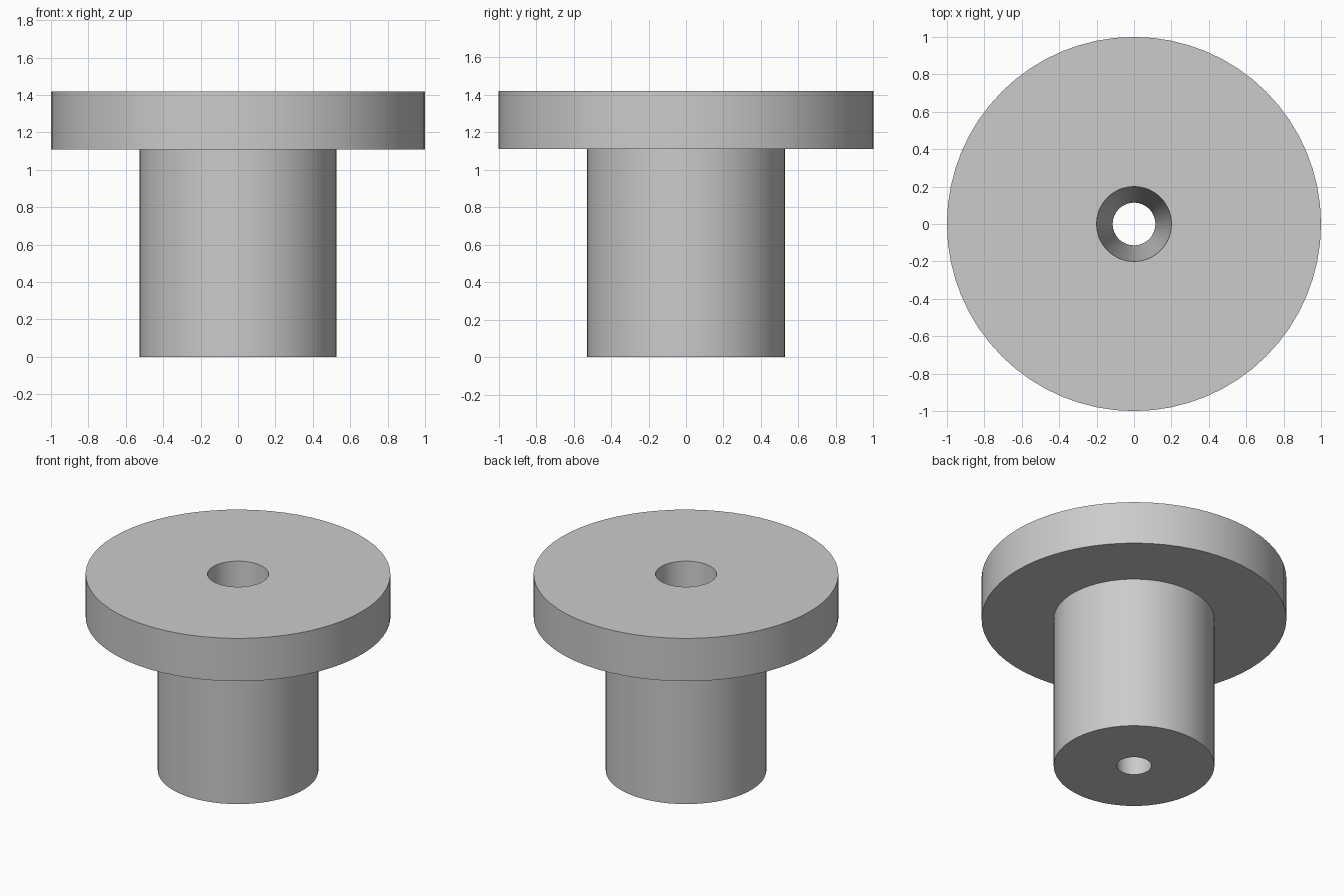
import bpy
import bmesh
import math
from mathutils import Matrix, Vector

cube = bpy.data.objects.get("Cube")
if cube:
    bpy.data.objects.remove(cube, do_unlink=True)

# Plain grey material
grey = bpy.data.materials.new("plain grey")
grey.use_nodes = True
colour = (0.6, 0.6, 0.6, 1)
grey.diffuse_color = colour
grey.node_tree.nodes["Principled BSDF"].inputs["Base Color"].default_value = colour


def lathe(name, profile, sides=64):
    """Spin a closed (radius, height) profile around the z axis."""
    bm = bmesh.new()
    points = [bm.verts.new((r, 0, z)) for r, z in profile]
    edges = [bm.edges.new((a, b)) for a, b in zip(points, points[1:] + points[:1])]
    bmesh.ops.spin(bm, geom=points + edges, cent=(0, 0, 0), axis=(0, 0, 1),
                   angle=math.tau, steps=sides, use_merge=True)
    bmesh.ops.remove_doubles(bm, verts=bm.verts, dist=0.0001)
    bmesh.ops.recalc_face_normals(bm, faces=bm.faces)
    mesh = bpy.data.meshes.new(name)
    bm.to_mesh(mesh)
    bm.free()
    mesh.materials.append(grey)
    obj = bpy.data.objects.new(name, mesh)
    bpy.context.collection.objects.link(obj)
    bpy.ops.object.select_all(action="DESELECT")
    obj.select_set(True)
    bpy.context.view_layer.objects.active = obj
    bpy.ops.object.shade_smooth_by_angle(angle=math.radians(30))
    return obj


# Flanged bushing: straight shaft, wide top flange, bore tapering downwards
shaft_radius, flange_radius = 0.527, 1.0
flange_bottom, top = 1.11, 1.42
lathe("flanged_bushing", [
    (0.114, 0), (shaft_radius, 0),
    (shaft_radius, flange_bottom), (flange_radius, flange_bottom),
    (flange_radius, top), (0.2, top),
])
